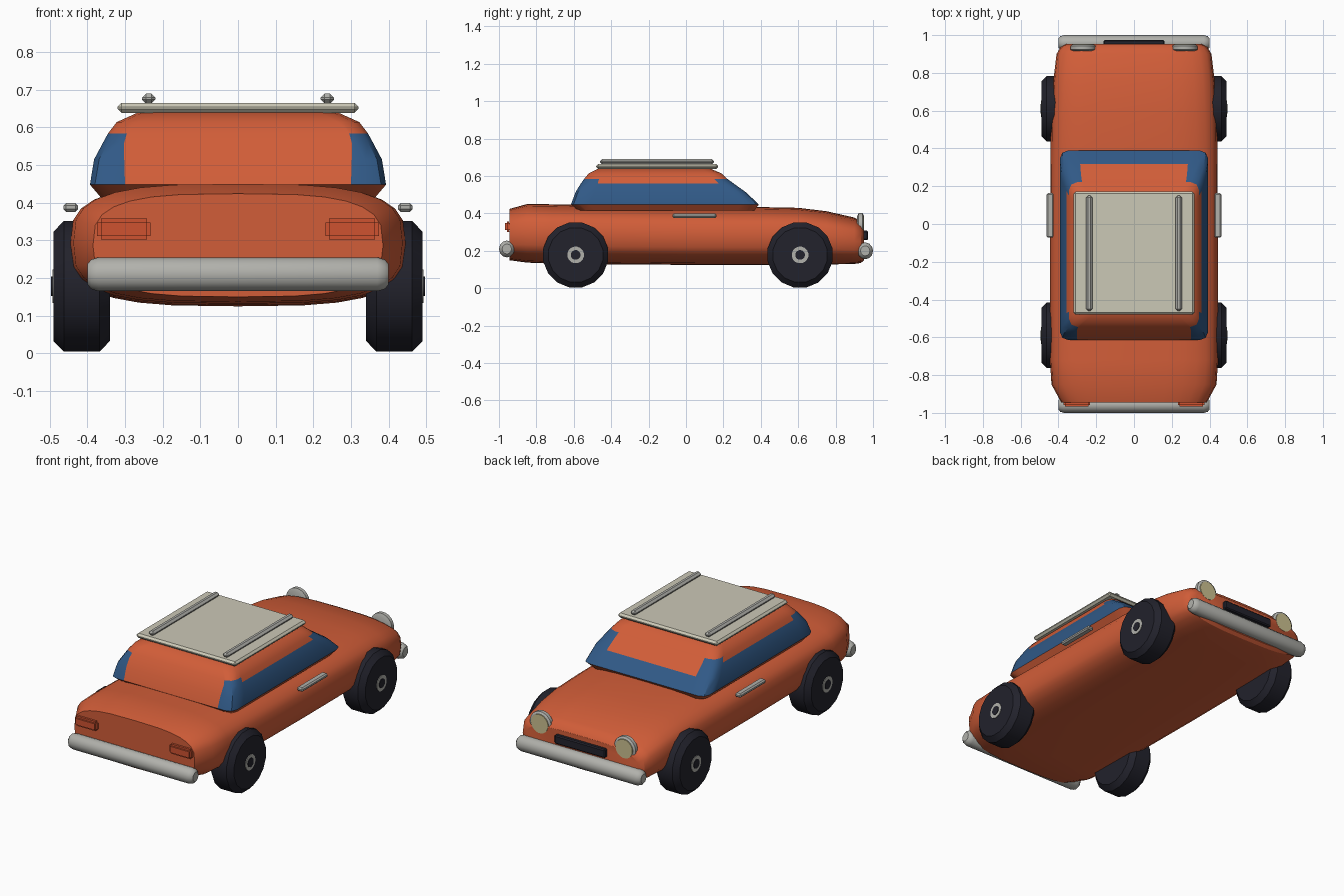
import bpy, bmesh, math
from mathutils import Matrix

if "Cube" in bpy.data.objects:
    bpy.data.objects.remove(bpy.data.objects["Cube"])


def mat(name, r, g, b):
    m = bpy.data.materials.new(name)
    m.diffuse_color = (r, g, b, 1)
    m.use_nodes = True
    m.node_tree.nodes["Principled BSDF"].inputs["Base Color"].default_value = m.diffuse_color
    return m


PAINT = mat("orange paint", 0.64, 0.11, 0.04)
GLASS = mat("blue glass", 0.03, 0.10, 0.24)
CREAM = mat("cream panel", 0.60, 0.58, 0.47)
CHROME = mat("grey chrome", 0.44, 0.44, 0.41)
RUBBER = mat("dark rubber", 0.016, 0.016, 0.025)
LENS = mat("yellow lens", 0.60, 0.53, 0.28)
LAMP = mat("tail lamp red", 0.62, 0.085, 0.03)


def finish(bm, name, mats, angle=30):
    bmesh.ops.recalc_face_normals(bm, faces=bm.faces)
    me = bpy.data.meshes.new(name)
    bm.to_mesh(me)
    bm.free()
    ob = bpy.data.objects.new(name, me)
    bpy.context.collection.objects.link(ob)
    for m in mats:
        me.materials.append(m)
    bpy.ops.object.select_all(action='DESELECT')
    ob.select_set(True)
    bpy.context.view_layer.objects.active = ob
    bpy.ops.object.shade_smooth_by_angle(angle=math.radians(angle))
    return ob


def loft(name, rings, mats, rule=None, angle=30):
    """Skin closed rings; rule(row, column) gives the material index."""
    bm = bmesh.new()
    vs = [[bm.verts.new(p) for p in r] for r in rings]
    n = len(rings[0])
    for i in range(len(vs) - 1):
        for j in range(n):
            k = (j + 1) % n
            f = bm.faces.new((vs[i][j], vs[i][k], vs[i + 1][k], vs[i + 1][j]))
            f.material_index = rule(i, j) if rule else 0
    bm.faces.new(vs[0])
    bm.faces.new(vs[-1])
    return finish(bm, name, mats, angle)


def box(name, x, y, z, m, bevel=0.008, segs=1):
    bm = bmesh.new()
    lo, hi = zip(x, y, z)
    size = [b - a for a, b in zip(lo, hi)]
    mid = [(a + b) / 2 for a, b in zip(lo, hi)]
    bmesh.ops.create_cube(bm, size=1, matrix=Matrix.Translation(mid) @ Matrix.Diagonal((*size, 1)))
    bmesh.ops.bevel(bm, geom=bm.edges[:], offset=bevel, segments=segs, affect='EDGES')
    return finish(bm, name, [m])


def turned(name, profile, centre, axis, m, sides=16):
    """Lathe (offset, radius) pairs around the x or y axis."""
    cx, cy, cz = centre
    rings = []
    for d, r in profile:
        ring = []
        for i in range(sides):
            a = math.tau * (i + 0.5) / sides
            u, v = r * math.cos(a), r * math.sin(a)
            ring.append((cx + d, cy + u, cz + v) if axis == 'x' else (cx + u, cy + d, cz + v))
        rings.append(ring)
    return loft(name, rings, [m])


# Body: rounded sections along y (y, half width, bottom, top)
def section(y, w, z0, z1, n=28, p=2 / 3.2):
    ring = []
    for i in range(n):
        a = math.tau * i / n
        c, s = math.cos(a), math.sin(a)
        ring.append((w * math.copysign(abs(c) ** p, c), y,
                     (z0 + z1) / 2 + (z1 - z0) / 2 * math.copysign(abs(s) ** p, s)))
    return ring


stations = [(-0.945, 0.385, 0.15, 0.424), (-0.85, 0.437, 0.137, 0.45), (-0.72, 0.445, 0.132, 0.449),
            (-0.4, 0.445, 0.128, 0.443), (0.0, 0.444, 0.125, 0.437), (0.4, 0.442, 0.125, 0.434),
            (0.6, 0.438, 0.125, 0.43), (0.75, 0.428, 0.127, 0.412), (0.9, 0.41, 0.13, 0.378),
            (0.935, 0.39, 0.135, 0.36), (0.952, 0.36, 0.15, 0.335)]
loft("body", [section(*s) for s in stations], [PAINT])


# Cabin: stacked rounded outlines (z, half width, rear y, front y, corner spans)
def outline(z, w, yr, yf, xr, xf, sr, sf):
    half = []
    # rear corner then front corner: a flat run into a short arc
    for y, sgn, xi, run in ((yr, 1, xr, sr), (yf, -1, xf, sf)):
        r = 0.045
        pts = [(xi, y)]
        for t in (0, 0.5, 1):
            a = t * math.pi / 2
            pts.append((w - r + r * math.sin(a), y + sgn * r * (1 - math.cos(a))))
        pts.append((w, y + sgn * run))
        half += pts if sgn > 0 else pts[::-1]
    return [(x, y, z) for x, y in half] + [(-x, y, z) for x, y in reversed(half)]


levels = [(0.415, 0.365, -0.575, 0.365, 0.29, 0.28, 0.09, 0.09),
          (0.448, 0.393, -0.615, 0.39, 0.30, 0.29, 0.10, 0.10),
          (0.515, 0.382, -0.59, 0.318, 0.302, 0.285, 0.10, 0.09),
          (0.56, 0.358, -0.562, 0.255, 0.302, 0.28, 0.09, 0.08),
          (0.584, 0.345, -0.545, 0.222, 0.295, 0.275, 0.08, 0.07),
          (0.614, 0.322, -0.52, 0.19, 0.265, 0.26, 0.08, 0.07),
          (0.642, 0.26, -0.465, 0.125, 0.20, 0.20, 0.08, 0.07)]


def cabin_colour(row, col):
    rear, front, side = col == 19, col == 9, col in (4, 14)
    if row == 1:
        return 0 if rear else 1
    if row == 2:
        return 0 if rear or front else 1
    if row == 3:
        return 0 if rear or front or side else 1
    return 0


loft("cabin", [outline(*l) for l in levels], [PAINT, GLASS], cabin_colour, 35)

# Roof panel and rack rails
box("roof_panel", (-0.32, 0.32), (-0.48, 0.172), (0.638, 0.665), CREAM, 0.011)
for s, side in ((1, "right"), (-1, "left")):
    box(side + "_roof_rail", (s * 0.237 - 0.018, s * 0.237 + 0.018), (-0.46, 0.15),
        (0.663, 0.69), CHROME, 0.011)


# Bumpers: rounded bars with tapered ends
def bumper(name, cy, cz):
    rings = []
    for x, k in ((-0.4, 0.6), (-0.39, 0.87), (-0.37, 1), (0.37, 1), (0.39, 0.87), (0.4, 0.6)):
        rings.append([(x, cy + 0.042 * k * math.cos(math.tau * i / 12),
                       cz + 0.045 * k * math.sin(math.tau * i / 12)) for i in range(12)])
    loft(name, rings, [CHROME], angle=40)


bumper("tail_bumper", -0.958, 0.21)
bumper("nose_bumper", 0.958, 0.20)

# Grille
box("grille", (-0.162, 0.162), (0.94, 0.974), (0.258, 0.308), RUBBER, 0.006)

for s, side in ((1, "right"), (-1, "left")):
    # Wheels and hubs
    for y, end in ((-0.59, "tail"), (0.61, "nose")):
        name = side + "_" + end
        turned(name + "_wheel", [(-0.075, 0.12), (-0.075, 0.148), (-0.047, 0.177), (0.047, 0.177),
                                 (0.075, 0.148), (0.075, 0.12)], (s * 0.415, y, 0.178), 'x', RUBBER)
        turned(name + "_hub_ring", [(-0.004, 0.045), (0.004, 0.045)],
               (s * 0.489, y, 0.178), 'x', CHROME)
        turned(name + "_hub_cap", [(-0.005, 0.026), (0.005, 0.026)],
               (s * 0.491, y, 0.178), 'x', RUBBER)
    # Headlamps
    turned(side + "_headlamp_rim", [(-0.02, 0.05), (-0.012, 0.068), (0.008, 0.068), (0.014, 0.058)],
           (s * 0.27, 0.935, 0.335), 'y', CHROME, 20)
    turned(side + "_headlamp_lens", [(0, 0.055), (0.007, 0.054)],
           (s * 0.27, 0.946, 0.335), 'y', LENS, 20)
    # Tail lamps
    xs = sorted((s * 0.232, s * 0.374))
    box(side + "_tail_lamp", xs, (-0.967, -0.935), (0.302, 0.358), LAMP, 0.01, 2)
    # Door handles
    xs = sorted((s * 0.425, s * 0.463))
    box(side + "_door_handle", xs, (-0.072, 0.163), (0.376, 0.399), CHROME, 0.007)
